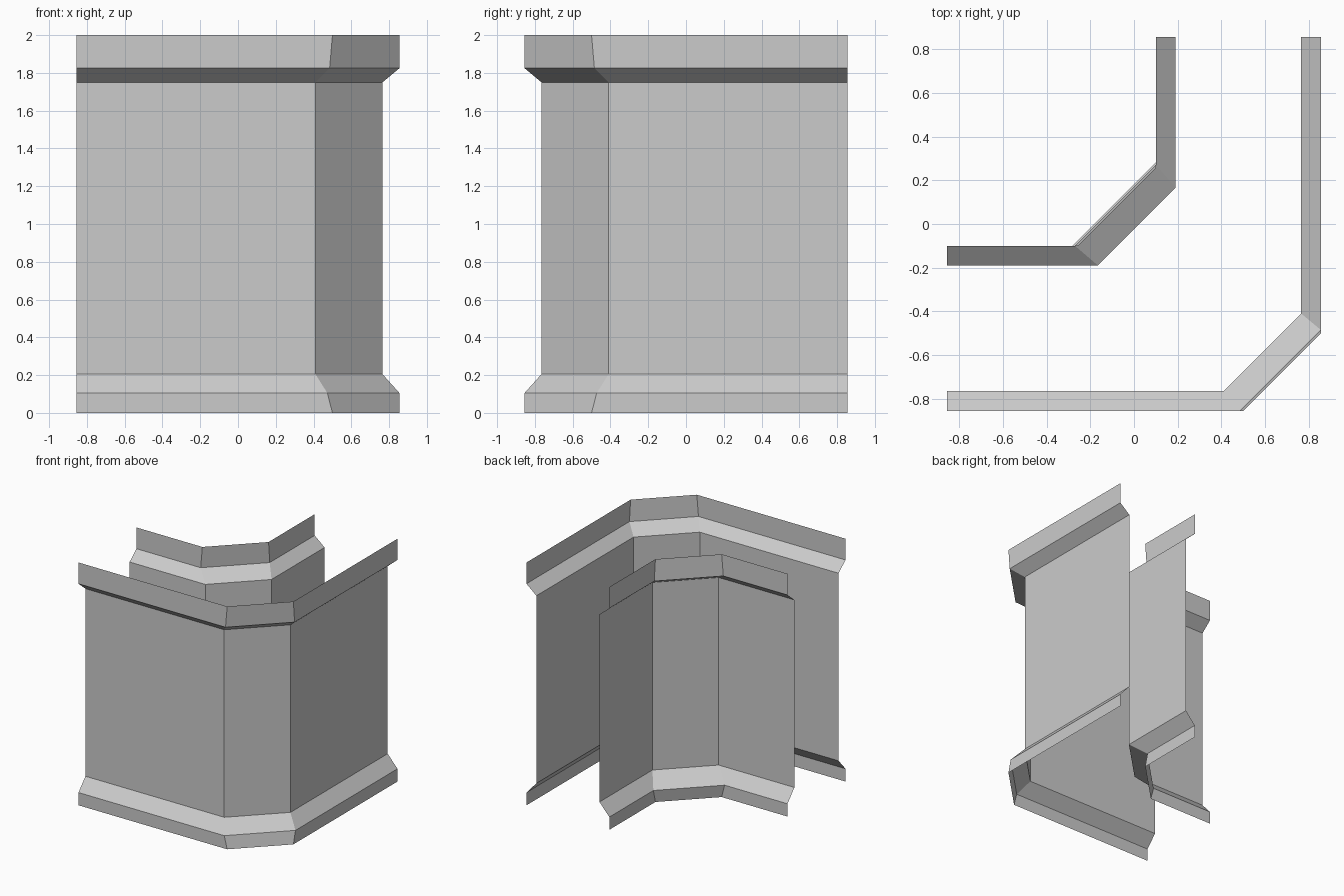
import bpy, bmesh

if "Cube" in bpy.data.objects:
    bpy.data.objects.remove(bpy.data.objects["Cube"])

# Wall profile: (flare distance, height, slide of the diagonal corner at that level)
PROFILE = [
    (0.09, 0.0, 0.0),
    (0.09, 0.105, -0.027),
    (0.0, 0.205, 0.0),
    (0.0, 1.75, 0.0),
    (0.09, 1.825, -0.015),
    (0.09, 2.0, 0.0),
]
END = 0.855


def chamfered_wall(name, offset, corner, side):
    """Open sheet running along the front, across a chamfer and along the right.
    side = +1 flares outward (front/right), -1 flares toward the back left."""
    bm = bmesh.new()
    rows = []
    for flare, z, slide in PROFILE:
        d = offset + side * flare
        c = corner + side * flare + slide
        path = [(-END, -d), (c, -d), (d, -c), (d, END)]
        rows.append([bm.verts.new((x, y, z)) for x, y in path])
    for low, high in zip(rows, rows[1:]):
        for i in range(3):
            quad = [low[i], low[i + 1], high[i + 1], high[i]]
            bm.faces.new(quad if side > 0 else quad[::-1])
    mesh = bpy.data.meshes.new(name)
    bm.to_mesh(mesh)
    bm.free()
    obj = bpy.data.objects.new(name, mesh)
    bpy.context.collection.objects.link(obj)
    return obj


# Outer corner wall, with base and cornice flaring to the front and right
chamfered_wall("outer_wall", 0.765, 0.41, 1)
# Inner corner wall, with base and cornice flaring to the back left
chamfered_wall("inner_wall", 0.19, -0.165, -1)
